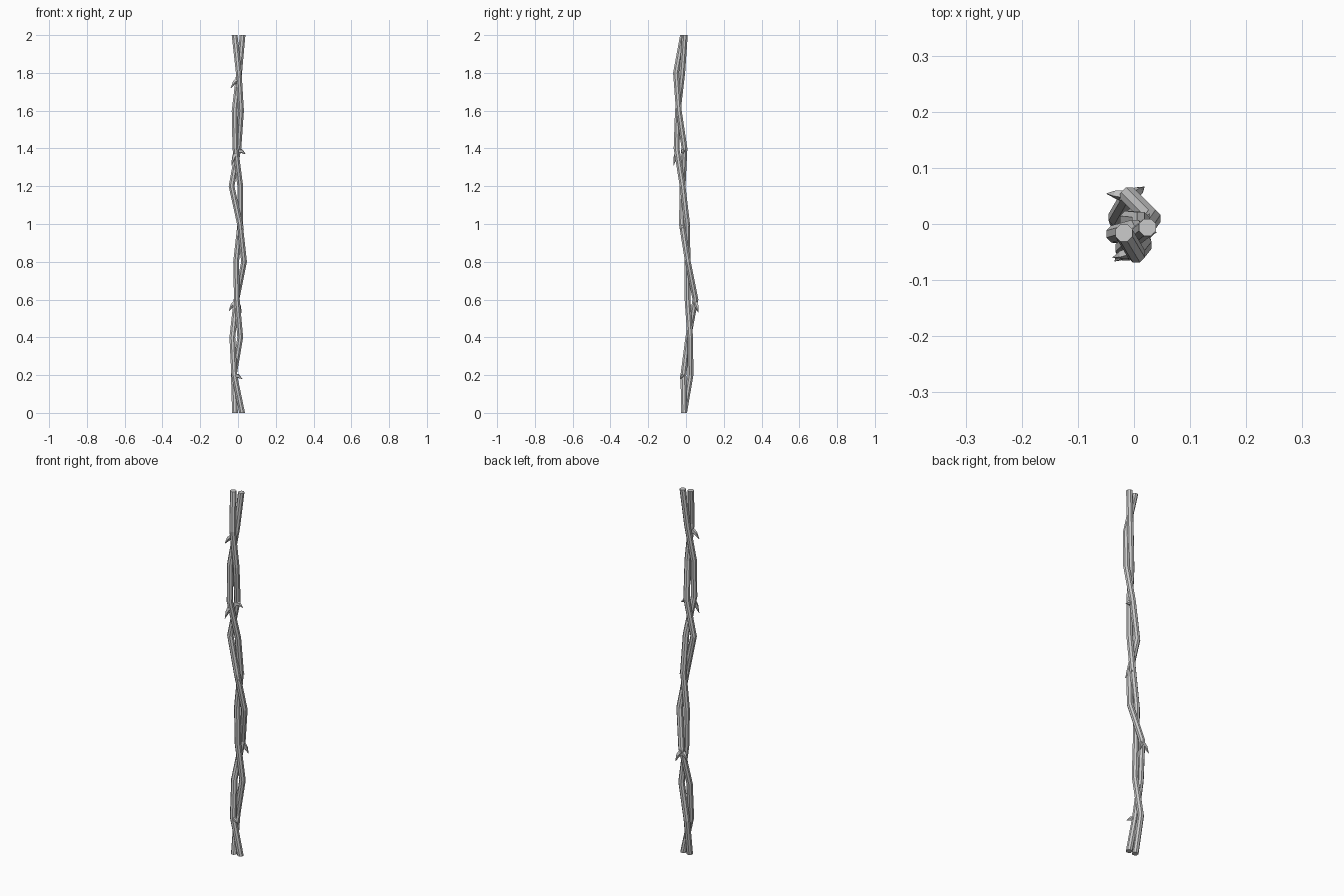
import bpy, math
from mathutils import Vector

if "Cube" in bpy.data.objects:
    bpy.data.objects.remove(bpy.data.objects["Cube"])

def tube(name, pts, radii, sides, flat=1.0, level=False):
    """Low-poly tube through pts; level keeps every ring horizontal."""
    pts = [Vector(p) for p in pts]
    verts, faces = [], []
    for i, p in enumerate(pts):
        d = (pts[min(i + 1, len(pts) - 1)] - pts[max(i - 1, 0)]).normalized()
        if level:
            u, v = Vector((1, 0, 0)), Vector((0, 1, 0))
        else:
            u = d.cross(Vector((0, 0, 1))).normalized()
            v = u.cross(d)
        for k in range(sides):
            a = 2 * math.pi * (k + 0.5) / sides
            verts.append(p + u * math.cos(a) * radii[i] * flat + v * math.sin(a) * radii[i])
    for i in range(len(pts) - 1):
        for k in range(sides):
            n = (k + 1) % sides
            faces.append((i * sides + k, i * sides + n, (i + 1) * sides + n, (i + 1) * sides + k))
    faces.append(tuple(reversed(range(sides))))
    faces.append(tuple(range((len(pts) - 1) * sides, len(pts) * sides)))
    me = bpy.data.meshes.new(name)
    me.from_pydata(verts, [], faces)
    ob = bpy.data.objects.new(name, me)
    bpy.context.collection.objects.link(ob)
    return ob

# Two stems winding round each other, one bend every 0.2
stem_a = [(.022, -.01), (-.02, -.014), (-.030, .012), (-.008, .05), (.032, .010), (.010, -.022),
          (-.034, -.018), (.002, -.008), (.016, -.038), (.004, -.053), (-.018, -.016)]
stem_b = [(-.016, -.01), (-.022, .024), (.012, .022), (-.006, .008), (-.010, .008), (.012, .006),
          (.012, -.018), (-.014, -.050), (-.018, -.043), (.006, -.020), (.024, -.006)]
for name, path in (("stem_a", stem_a), ("stem_b", stem_b)):
    tube(name, [(x, y, i * .2) for i, (x, y) in enumerate(path)],
         [.0165] * len(path), 8, level=True)

# Hooked thorns at the crossings: base, tip
thorns = [((-.020, -.016, .195), (.022, -.030, .180)),
          ((-.010, .050, .585), (-.048, .054, .540)),
          ((-.004, .050, .580), (.018, .066, .530)),
          ((.010, -.004, .985), (.028, .018, .990)),
          ((.012, -.014, .985), (.030, -.030, .970)),
          ((-.012, -.048, 1.375), (-.034, -.066, 1.310)),
          ((.000, -.016, 1.385), (.040, -.015, 1.370)),
          ((.000, -.048, 1.765), (-.038, -.060, 1.720))]
for i, (base, tip) in enumerate(thorns):
    b, t = Vector(base), Vector(tip)
    mid = b.lerp(t, .5) + Vector((0, 0, .008))
    tube(f"thorn_{i + 1}", [b, mid, t], [.015, .011, .001], 5, flat=.8)
